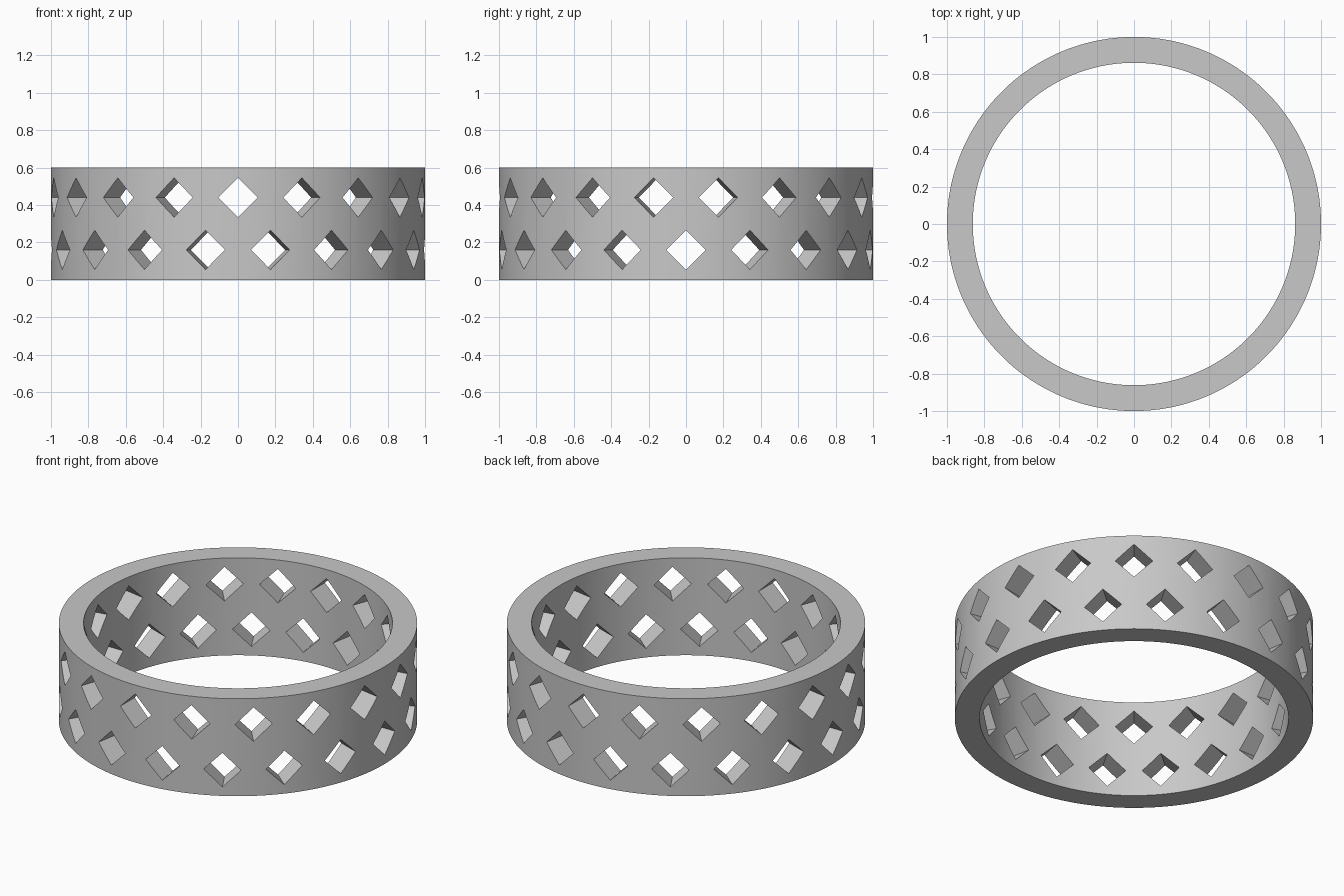
import bpy, bmesh
from math import radians, tau
from mathutils import Matrix, Vector

OUTER, INNER, HEIGHT = 1.0, 0.862, 0.6
HOLES = 18

if "Cube" in bpy.data.objects:
    bpy.data.objects.remove(bpy.data.objects["Cube"], do_unlink=True)

grey = bpy.data.materials.new("light_grey_metal")
grey.use_nodes = True
colour = (0.58, 0.58, 0.58, 1)
grey.diffuse_color = colour
grey.node_tree.nodes["Principled BSDF"].inputs["Base Color"].default_value = colour


def add_object(name, bm):
    bmesh.ops.recalc_face_normals(bm, faces=bm.faces)
    mesh = bpy.data.meshes.new(name)
    bm.to_mesh(mesh)
    bm.free()
    mesh.materials.append(grey)
    obj = bpy.data.objects.new(name, mesh)
    bpy.context.collection.objects.link(obj)
    return obj


# Ring band: a rectangular section spun around the vertical axis
bm = bmesh.new()
section = [(INNER, 0), (OUTER, 0), (OUTER, HEIGHT), (INNER, HEIGHT)]
verts = [bm.verts.new((r, 0, z)) for r, z in section]
edges = [bm.edges.new((verts[i - 1], verts[i])) for i in range(len(verts))]
bmesh.ops.spin(bm, geom=verts + edges, cent=Vector(), axis=Vector((0, 0, 1)),
               angle=tau, steps=180, use_merge=False)
bmesh.ops.remove_doubles(bm, verts=bm.verts, dist=0.0001)
band = add_object("ring_band", bm)

# Diamond cutters: two rows of radial square prisms, staggered by half a step
bm = bmesh.new()
step = 360 / HOLES
for z, offset in ((0.44, 0), (0.16, step / 2)):
    for i in range(HOLES):
        place = (Matrix.Rotation(radians(-90 + offset + i * step), 4, "Z")
                 @ Matrix.Translation((0.93, 0, z))
                 @ Matrix.Rotation(radians(90), 4, "Y"))
        bmesh.ops.create_cone(bm, cap_ends=True, segments=4, radius1=0.105,
                              radius2=0.105, depth=0.3, matrix=place)
cutter = add_object("diamond_cutters", bm)
cutter.hide_render = True

# Pierce the band, then discard the cutters
cut = band.modifiers.new("diamond_holes", "BOOLEAN")
cut.operation = "DIFFERENCE"
cut.solver = "EXACT"
cut.object = cutter
bpy.ops.object.select_all(action="DESELECT")
band.select_set(True)
bpy.context.view_layer.objects.active = band
bpy.ops.object.modifier_apply(modifier=cut.name)
bpy.data.objects.remove(cutter, do_unlink=True)
bpy.ops.object.shade_smooth_by_angle(angle=radians(30))
